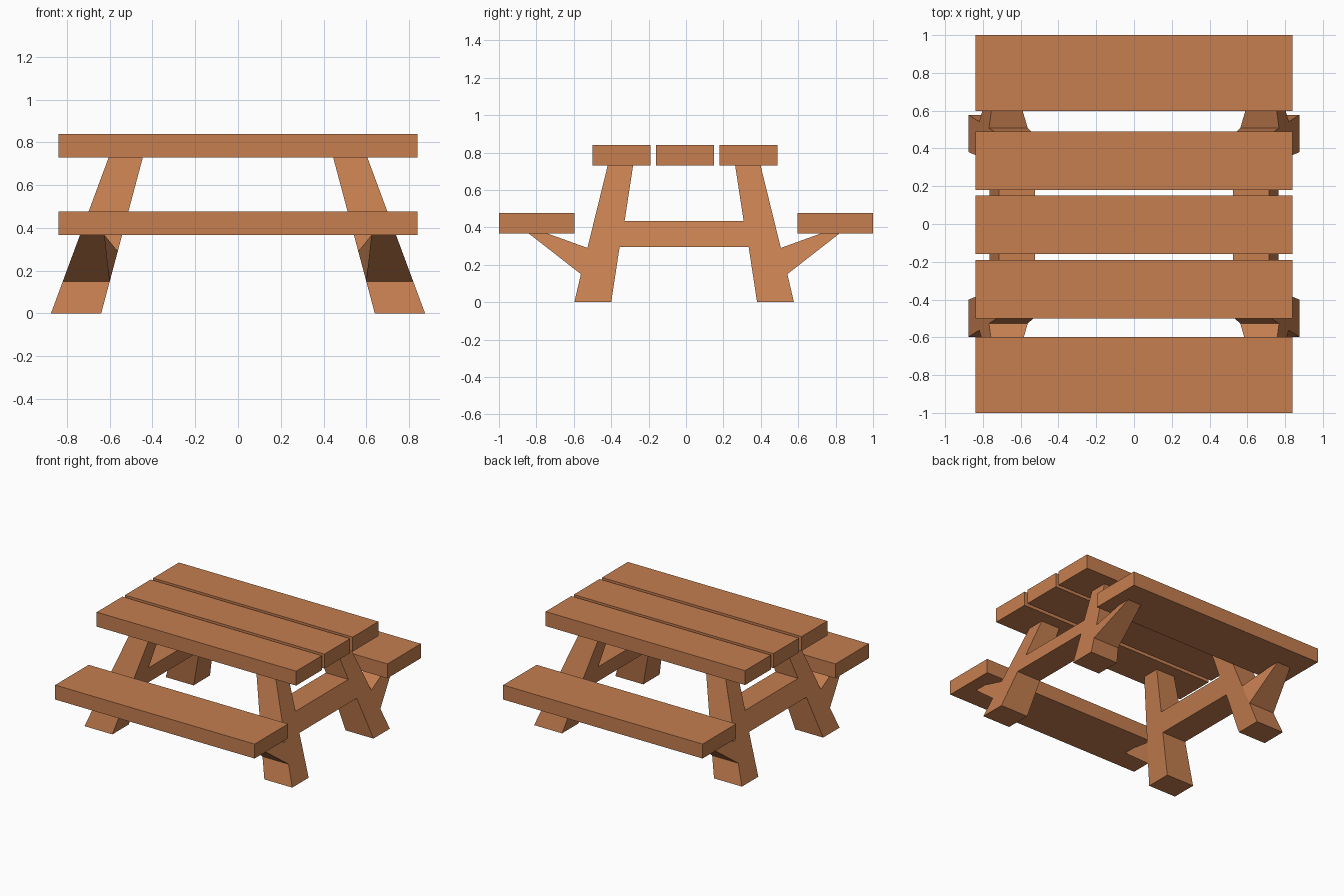
import bpy, bmesh

if "Cube" in bpy.data.objects:
    bpy.data.objects.remove(bpy.data.objects["Cube"])

wood = bpy.data.materials.new("warm wood")
wood.diffuse_color = (0.56, 0.21, 0.08, 1)
wood.use_nodes = True
wood.node_tree.nodes["Principled BSDF"].inputs["Base Color"].default_value = wood.diffuse_color


def finish(bm, name):
    bmesh.ops.recalc_face_normals(bm, faces=bm.faces)
    me = bpy.data.meshes.new(name)
    bm.to_mesh(me)
    bm.free()
    me.materials.append(wood)
    ob = bpy.data.objects.new(name, me)
    bpy.context.collection.objects.link(ob)


def plank(name, y0, y1, z0, z1, half=0.84):
    bm = bmesh.new()
    bmesh.ops.create_cube(bm, size=1)
    for v in bm.verts:
        v.co.x *= 2 * half
        v.co.y = y0 + (v.co.y + 0.5) * (y1 - y0)
        v.co.z = z0 + (v.co.z + 0.5) * (z1 - z0)
    finish(bm, name)


# Table top boards and seats
for i, y in enumerate((-0.345, -0.005, 0.334)):
    plank(f"top_board_{i + 1}", y - 0.155, y + 0.155, 0.73, 0.84)
plank("front_seat", -1.0, -0.597, 0.366, 0.476)
plank("back_seat", 0.597, 1.0, 0.366, 0.476)

# Half outline of an end frame (y, z): foot, seat bracket, leg top, crossbar
HALF = [(0.39, 0), (0.587, 0), (0.552, 0.15), (0.829, 0.366), (0.727, 0.366),
        (0.517, 0.29), (0.409, 0.73), (0.273, 0.73), (0.318, 0.435), (0.345, 0.295)]
LEG = (0, 1, 2, 5, 6, 7, 8, 9)
BRACKET = (2, 3, 4, 5)
CENTRE_Y = -0.010


def end_frame(name, sx):
    bm = bmesh.new()
    rings = {}
    for sy in (-1, 1):
        inner, outer = [], []
        for i, (y, z) in enumerate(HALF):
            # both sides lean inward; bracket tips taper on the inside
            xi = 0.624 if i in (3, 4) else 0.64 - 0.267 * z
            xo = 0.875 - 0.37 * z
            inner.append(bm.verts.new((sx * xi, sy * y + CENTRE_Y, z)))
            outer.append(bm.verts.new((sx * xo, sy * y + CENTRE_Y, z)))
        rings[sy] = (inner, outer)
        for side in (inner, outer):
            for cell in (LEG, BRACKET):
                bm.faces.new([side[i] for i in cell])
        # walls round the outline, open where the crossbar joins
        for i in range(len(HALF)):
            j = (i + 1) % len(HALF)
            if i != 8:
                bm.faces.new((inner[i], inner[j], outer[j], outer[i]))
    # crossbar between the two legs
    (ia, oa), (ib, ob) = rings[-1], rings[1]
    bar_a = (ia[8], oa[8], oa[9], ia[9])
    bar_b = (ib[8], ob[8], ob[9], ib[9])
    for i in range(4):
        j = (i + 1) % 4
        bm.faces.new((bar_a[i], bar_a[j], bar_b[j], bar_b[i]))
    finish(bm, name)


end_frame("left_end_frame", -1)
end_frame("right_end_frame", 1)
